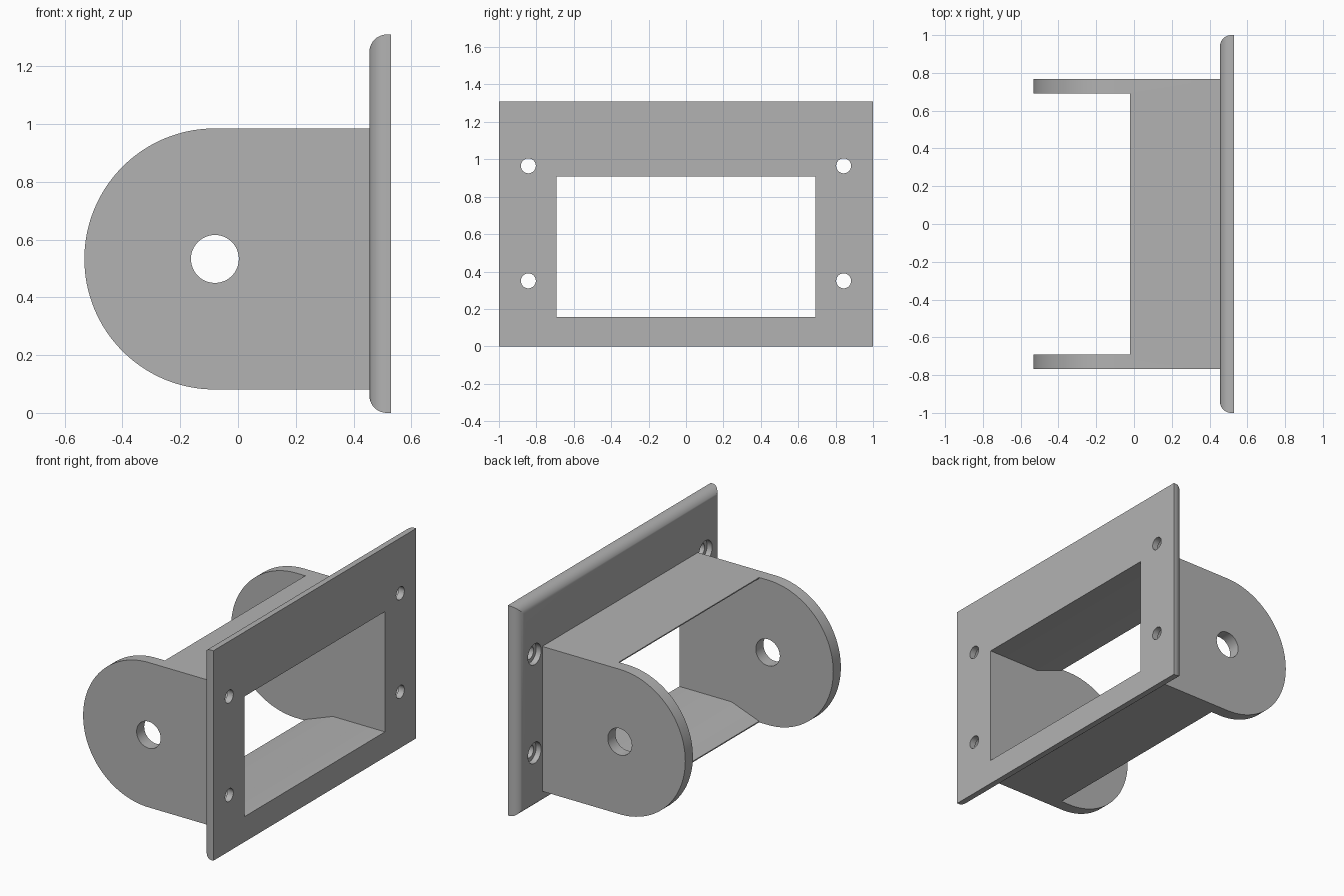
import bpy
import bmesh
import math
from mathutils import Matrix

if "Cube" in bpy.data.objects:
    bpy.data.objects.remove(bpy.data.objects["Cube"], do_unlink=True)

grey = bpy.data.materials.new("plain grey")
grey.use_nodes = True
grey.diffuse_color = (0.45, 0.45, 0.45, 1)
grey.node_tree.nodes["Principled BSDF"].inputs["Base Color"].default_value = grey.diffuse_color

PLATE_BACK, PLATE_FRONT, HEIGHT = 0.455, 0.53, 1.31
PIVOT_X, PIVOT_Z, ARM_RADIUS = -0.08, 0.533, 0.452
OUTER_Y, INNER_Y = 0.767, 0.692


def finish(bm, name):
    bmesh.ops.recalc_face_normals(bm, faces=bm.faces)
    mesh = bpy.data.meshes.new(name)
    bm.to_mesh(mesh)
    bm.free()
    mesh.materials.append(grey)
    obj = bpy.data.objects.new(name, mesh)
    bpy.context.collection.objects.link(obj)
    return obj


def extrude_profile(name, points, half_width):
    """Extrude an outline in the x-z plane symmetrically along y."""
    bm = bmesh.new()
    face = bm.faces.new([bm.verts.new((x, -half_width, z)) for x, z in points])
    side = bmesh.ops.extrude_face_region(bm, geom=[face])["geom"]
    verts = [v for v in side if isinstance(v, bmesh.types.BMVert)]
    bmesh.ops.translate(bm, verts=verts, vec=(0, 2 * half_width, 0))
    return finish(bm, name)


def cylinder(name, centre, radius, length, axis):
    bm = bmesh.new()
    turn = Matrix.Rotation(math.pi / 2, 4, "Y" if axis == "x" else "X")
    bmesh.ops.create_cone(bm, cap_ends=True, segments=48, radius1=radius, radius2=radius,
                          depth=length, matrix=Matrix.Translation(centre) @ turn)
    return finish(bm, name)


def combine(target, tool, operation):
    tool.hide_render = True
    mod = target.modifiers.new(operation.lower(), "BOOLEAN")
    mod.object, mod.operation, mod.solver = tool, operation, "EXACT"
    bpy.context.view_layer.objects.active = target
    bpy.ops.object.modifier_apply(modifier=mod.name)
    bpy.data.objects.remove(tool, do_unlink=True)


# Mounting plate, rounded around its inner face
bm = bmesh.new()
bmesh.ops.create_cube(bm, size=1)
bmesh.ops.scale(bm, verts=bm.verts, vec=(PLATE_FRONT - PLATE_BACK, 2, HEIGHT))
bmesh.ops.translate(bm, verts=bm.verts, vec=((PLATE_FRONT + PLATE_BACK) / 2, 0, HEIGHT / 2))
rim = [e for e in bm.edges if all(v.co.x < PLATE_BACK + 0.01 for v in e.verts)]
bmesh.ops.bevel(bm, geom=rim, offset=0.06, segments=10, profile=0.5, affect="EDGES")
bracket = finish(bm, "mounting_bracket")

# Round-ended body, later hollowed into two arms and two walls
outline = [(PLATE_BACK + 0.03, PIVOT_Z - ARM_RADIUS)]
for i in range(65):
    a = -math.pi / 2 - math.pi * i / 64
    outline.append((PIVOT_X + ARM_RADIUS * math.cos(a), PIVOT_Z + ARM_RADIUS * math.sin(a)))
outline.append((PLATE_BACK + 0.03, PIVOT_Z + ARM_RADIUS))
combine(bracket, extrude_profile("body", outline, OUTER_Y), "UNION")

# Window through the plate, flaring to thin wall edges, and the gap between the arms
lower = [(0.7, -0.375), (0.17, -0.375), (-0.02, -0.445), (-0.02, -0.6), (-0.7, -0.6)]
void = [(x, PIVOT_Z + z) for x, z in lower] + [(x, PIVOT_Z - z) for x, z in reversed(lower)]
combine(bracket, extrude_profile("window_cutter", void, INNER_Y), "DIFFERENCE")

# Pivot hole through both arms
combine(bracket, cylinder("pivot_cutter", (PIVOT_X, 0, PIVOT_Z), 0.083, 3, "y"), "DIFFERENCE")

# Screw holes, counterbored from the inner face
for y in (-0.843, 0.843):
    for z in (0.35, 0.965):
        combine(bracket, cylinder("screw_cutter", (0.5, y, z), 0.04, 0.4, "x"), "DIFFERENCE")
        combine(bracket, cylinder("counterbore_cutter", (PLATE_BACK, y, z), 0.065, 0.07, "x"),
                "DIFFERENCE")

bpy.ops.object.select_all(action="DESELECT")
bracket.select_set(True)
bpy.context.view_layer.objects.active = bracket
bpy.ops.object.shade_smooth_by_angle(angle=math.radians(25))
